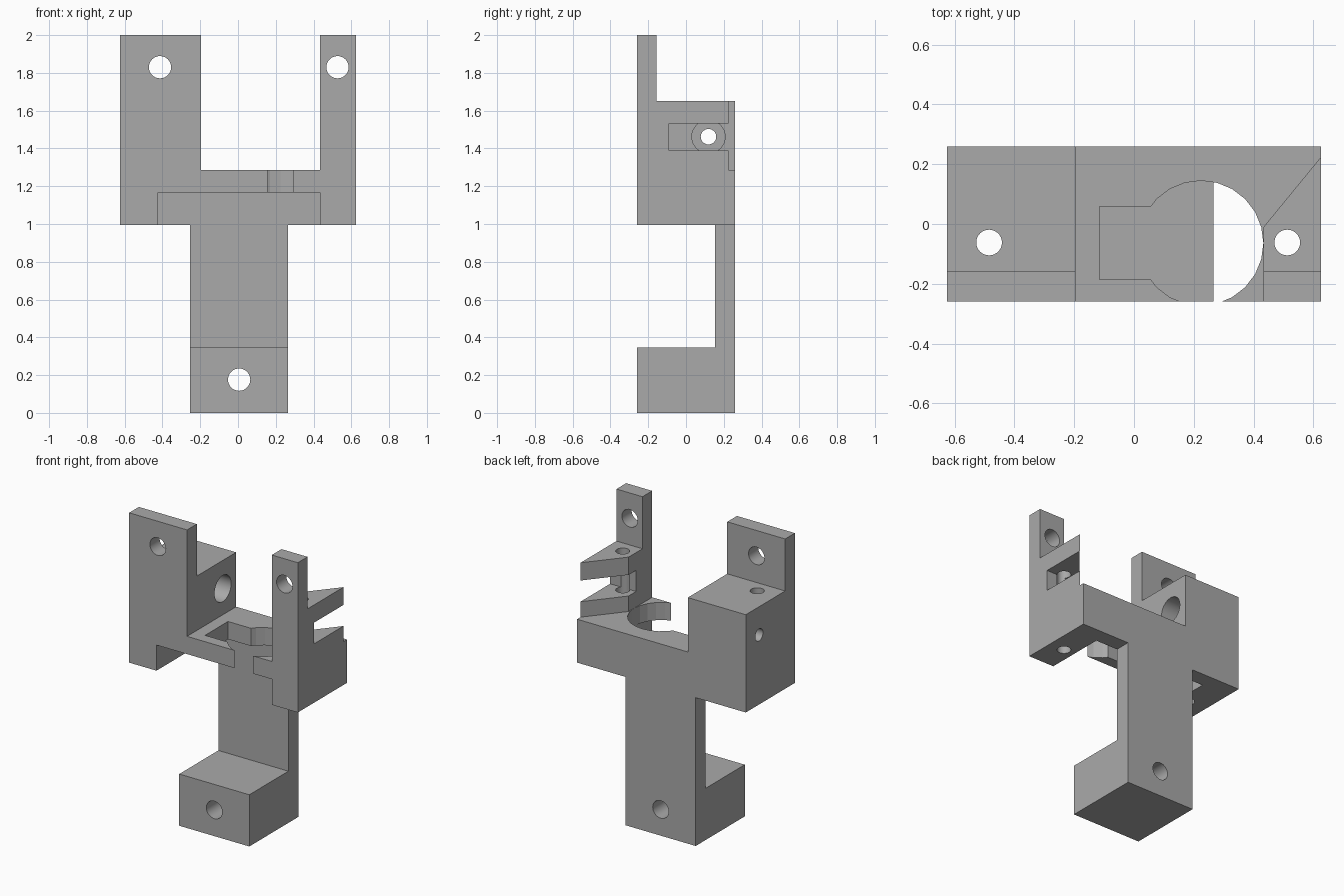
import bpy, bmesh
from math import radians
from mathutils import Matrix, Vector

old = bpy.data.objects.get("Cube")
if old:
    bpy.data.objects.remove(old, do_unlink=True)

grey = bpy.data.materials.new("plain grey")
grey.use_nodes = True
colour = (0.4, 0.4, 0.4, 1)
grey.diffuse_color = colour
grey.node_tree.nodes["Principled BSDF"].inputs["Base Color"].default_value = colour


def finish(bm, name):
    bmesh.ops.recalc_face_normals(bm, faces=bm.faces)
    mesh = bpy.data.meshes.new(name)
    bm.to_mesh(mesh)
    bm.free()
    mesh.materials.append(grey)
    obj = bpy.data.objects.new(name, mesh)
    bpy.context.collection.objects.link(obj)
    return obj


def prism(name, points, push):
    """Extrude a closed 3D outline along a vector."""
    bm = bmesh.new()
    face = bm.faces.new([bm.verts.new(p) for p in points])
    ext = bmesh.ops.extrude_face_region(bm, geom=[face])
    verts = [v for v in ext["geom"] if isinstance(v, bmesh.types.BMVert)]
    bmesh.ops.translate(bm, verts=verts, vec=Vector(push))
    return finish(bm, name)


def box(name, x, y, z):
    outline = [(x[0], y[0], z[0]), (x[1], y[0], z[0]), (x[1], y[1], z[0]), (x[0], y[1], z[0])]
    return prism(name, outline, (0, 0, z[1] - z[0]))


def rod(name, axis, centre, radius, length, sides=32):
    turn = {"x": Matrix.Rotation(radians(90), 4, "Y"),
            "y": Matrix.Rotation(radians(90), 4, "X"),
            "z": Matrix.Identity(4)}[axis]
    bm = bmesh.new()
    bmesh.ops.create_cone(bm, cap_ends=True, segments=sides, radius1=radius, radius2=radius,
                          depth=length, matrix=Matrix.Translation(centre) @ turn)
    return finish(bm, name)


# Main body: front silhouette pushed through the full depth
SIDE, DEPTH = 0.626, 0.26
COL_L, COL_R = -0.254, 0.266
GAP_L, GAP_R = -0.196, 0.433
HEAD, SHELF, TOP = 0.995, 1.286, 2.0
silhouette = [(COL_L, 0), (COL_R, 0), (COL_R, HEAD), (SIDE, HEAD), (SIDE, TOP), (GAP_R, TOP),
              (GAP_R, SHELF), (GAP_L, SHELF), (GAP_L, TOP), (-SIDE, TOP), (-SIDE, HEAD), (COL_L, HEAD)]
body = prism("mounting_bracket", [(x, -DEPTH, z) for x, z in silhouette], (0, 2 * DEPTH, 0))

cutters = [
    # Thin upright plates above the blocks
    box("plate_cut", (-1, 1), (-0.157, 1), (1.651, 2.2)),
    # Open front of the column and recess under the shelf
    box("recess_cut", (-0.423, GAP_R), (-1, 0.154), (0.347, 1.167)),
    # Slanted back of the right arm
    prism("slant_cut", [(0.40, -0.051, SHELF), (0.66, 0.266, SHELF),
                        (0.66, 0.4, SHELF), (0.40, 0.4, SHELF)], (0, 0, 0.6)),
    # Slot through the right arm
    box("arm_slot_cut", (0.38, 0.8), (-0.09, 0.5), (1.39, 1.532)),
    # Keyhole opening in the shelf
    rod("shelf_round_cut", "z", (0.224, -0.064, 1.23), 0.209, 0.2, 24),
    box("shelf_slot_cut", (-0.115, 0.15), (-0.185, 0.058), (1.1, 1.35)),
    # Stepped cross hole in the left block
    rod("cross_hole_cut", "x", (-0.45, 0.119, 1.462), 0.041, 0.7),
    rod("counterbore_cut", "x", (-0.3, 0.119, 1.462), 0.088, 0.4),
]
# Screw holes through the plates and foot
for x, z in ((-0.413, 1.83), (0.527, 1.83), (0.006, 0.176)):
    cutters.append(rod("screw_hole_cut", "y", (x, 0, z), 0.059, 1))
# Vertical holes in both arms
for x in (-0.485, 0.513):
    cutters.append(rod("arm_hole_cut", "z", (x, -0.062, 1.35), 0.043, 1))

bpy.context.view_layer.objects.active = body
for cutter in cutters:
    mod = body.modifiers.new(cutter.name, "BOOLEAN")
    mod.operation = "DIFFERENCE"
    mod.solver = "EXACT"
    mod.object = cutter
    bpy.ops.object.modifier_apply(modifier=mod.name)
    bpy.data.objects.remove(cutter, do_unlink=True)

# Smooth hole walls, crisp edges
bpy.ops.object.select_all(action="DESELECT")
body.select_set(True)
bpy.ops.object.shade_smooth_by_angle(angle=radians(14))
